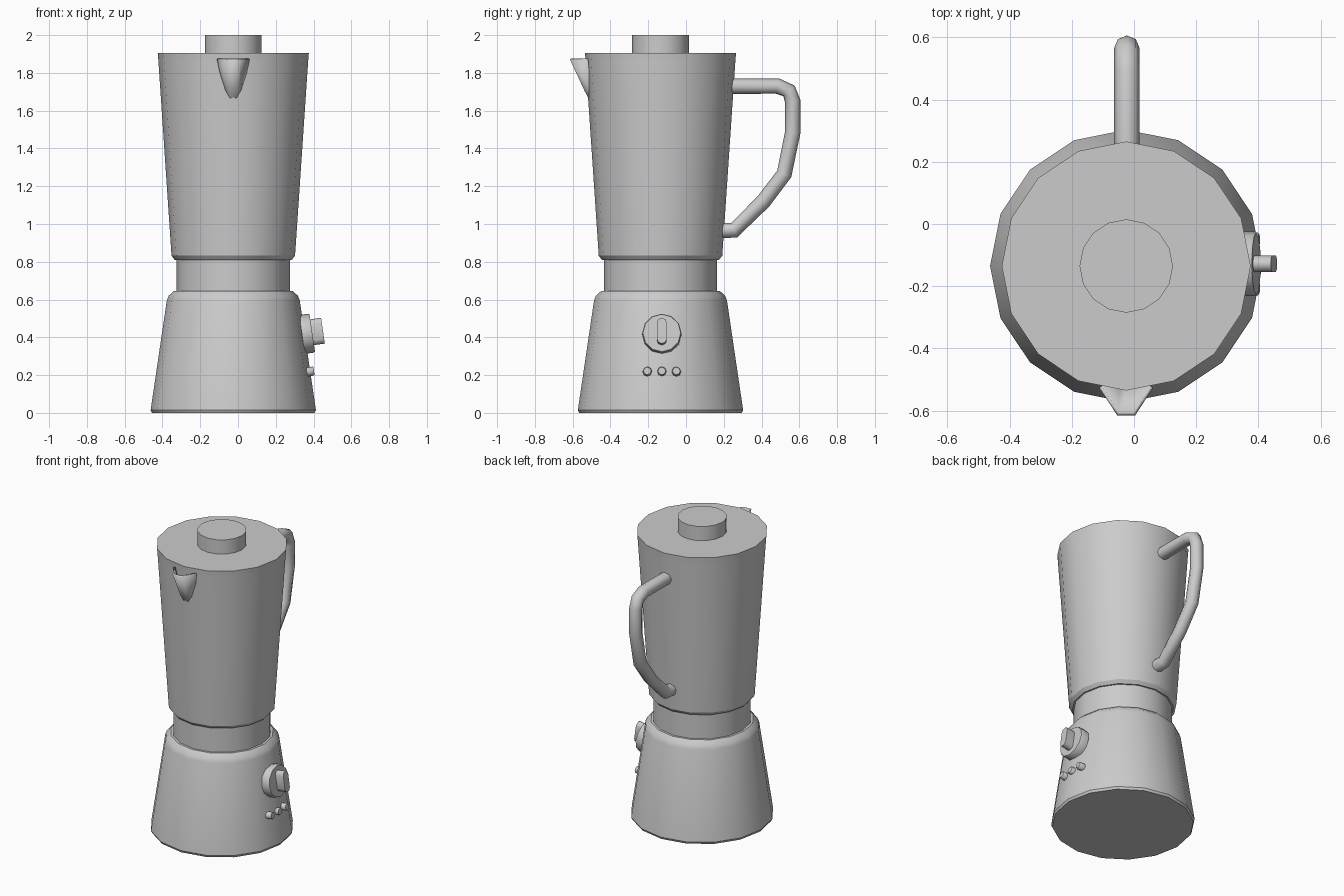
import bpy, bmesh
from math import sin, cos, pi, radians
from mathutils import Matrix, Vector

if "Cube" in bpy.data.objects:
    bpy.data.objects.remove(bpy.data.objects["Cube"])

CX, CY = -0.025, -0.135          # axis of the blender body
TILT = 8.3                       # slope of the base wall


def finish(name, bm, angle=32):
    bmesh.ops.recalc_face_normals(bm, faces=bm.faces)
    me = bpy.data.meshes.new(name)
    bm.to_mesh(me)
    bm.free()
    ob = bpy.data.objects.new(name, me)
    bpy.context.collection.objects.link(ob)
    smooth(ob, angle)
    return ob


def smooth(ob, angle=32):
    bpy.ops.object.select_all(action='DESELECT')
    ob.select_set(True)
    bpy.context.view_layer.objects.active = ob
    bpy.ops.object.shade_smooth_by_angle(angle=radians(angle))


def stack(name, loops, matrix=Matrix(), angle=32):
    """Skin a list of closed point loops and cap both ends."""
    bm = bmesh.new()
    rings = [[bm.verts.new(matrix @ Vector(p)) for p in lp] for lp in loops]
    n = len(rings[0])
    for a, b in zip(rings, rings[1:]):
        for i in range(n):
            j = (i + 1) % n
            bm.faces.new((a[i], a[j], b[j], b[i]))
    bm.faces.new(rings[0])
    bm.faces.new(rings[-1])
    return finish(name, bm, angle)


def lathe(name, profile, sides=16, matrix=Matrix.Translation((CX, CY, 0)), angle=32):
    loops = [[(r * cos(2 * pi * i / sides), r * sin(2 * pi * i / sides), z)
              for i in range(sides)] for r, z in profile]
    return stack(name, loops, matrix, angle)


def on_wall(x, y, z):
    """Frame whose z axis points out of the sloping right wall."""
    return Matrix.Translation((x, y, z)) @ Matrix.Rotation(radians(90 - TILT), 4, 'Y')


# Body, bottom to top
lathe("motor_base", [(0.43, 0), (0.4375, 0.015), (0.352, 0.595), (0.342, 0.62), (0.315, 0.645)])
lathe("neck", [(0.3, 0.62), (0.3, 0.83)])
lathe("jug", [(0.31, 0.81), (0.327, 0.832), (0.398, 1.885)])
lathe("lid", [(0.397, 1.87), (0.4, 1.905)])
lathe("lid_cap", [(0.15, 1.89), (0.15, 2.0)])

# Pouring spout: open-topped tapered shell
bm = bmesh.new()
top = [(-0.077, -0.52), (-0.024, -0.605), (0.024, -0.605), (0.077, -0.52)]
mid = [(-0.042, -0.49), (-0.02, -0.528), (0.02, -0.528), (0.042, -0.49)]
low = [(-0.026, -0.48), (-0.013, -0.511), (0.013, -0.511), (0.026, -0.48)]
rows = [[bm.verts.new((CX + x, y, z)) for x, y in row]
        for row, z in ((top, 1.877), (mid, 1.71), (low, 1.677))]
for a, b in zip(rows, rows[1:]):
    for i in range(3):
        bm.faces.new((a[i], a[i + 1], b[i + 1], b[i]))
bm.faces.new(rows[-1])
spout = finish("spout", bm, 60)
shell = spout.modifiers.new("shell", 'SOLIDIFY')
shell.thickness = 0.012
shell.offset = -1

# Handle: round tube along a bent path
path = [(0.21, 1.73), (0.485, 1.73), (0.545, 1.705), (0.565, 1.65), (0.565, 1.485),
        (0.52, 1.265), (0.41, 1.12), (0.255, 0.967), (0.19, 0.965)]
cu = bpy.data.curves.new("handle", 'CURVE')
cu.dimensions = '3D'
sp = cu.splines.new('POLY')
sp.points.add(len(path) - 1)
for p, (y, z) in zip(sp.points, path):
    p.co = (CX + 0.002, y, z, 1)
cu.bevel_depth = 0.041
cu.bevel_resolution = 2
cu.use_fill_caps = True
ob = bpy.data.objects.new("handle", cu)
bpy.context.collection.objects.link(ob)
bpy.ops.object.select_all(action='DESELECT')
ob.select_set(True)
bpy.context.view_layer.objects.active = ob
bpy.ops.object.convert(target='MESH')
smooth(bpy.context.object, 60)

# Speed dial and its grip
KY = -0.128
dial = on_wall(0.393, KY, 0.423)
lathe("dial", [(0.104, -0.055), (0.104, -0.008), (0.1, 0)], 12, dial)
slot = [(s * 0.043 + 0.026 * cos(a), 0.026 * sin(a))
        for s, start in ((1, -90), (-1, 90))
        for a in [radians(start + 45 * k) for k in range(5)]]
stack("dial_grip", [[(x, y, z) for x, y in slot] for z in (-0.01, 0.058)],
      dial @ Matrix.Translation((-0.004, 0, 0)), 46)

# Row of three push buttons
for k in (-1, 0, 1):
    lathe(f"button_{k + 2}", [(0.024, -0.04), (0.024, -0.004), (0.02, 0)], 8,
          on_wall(0.402, KY + k * 0.077, 0.222), 46)
